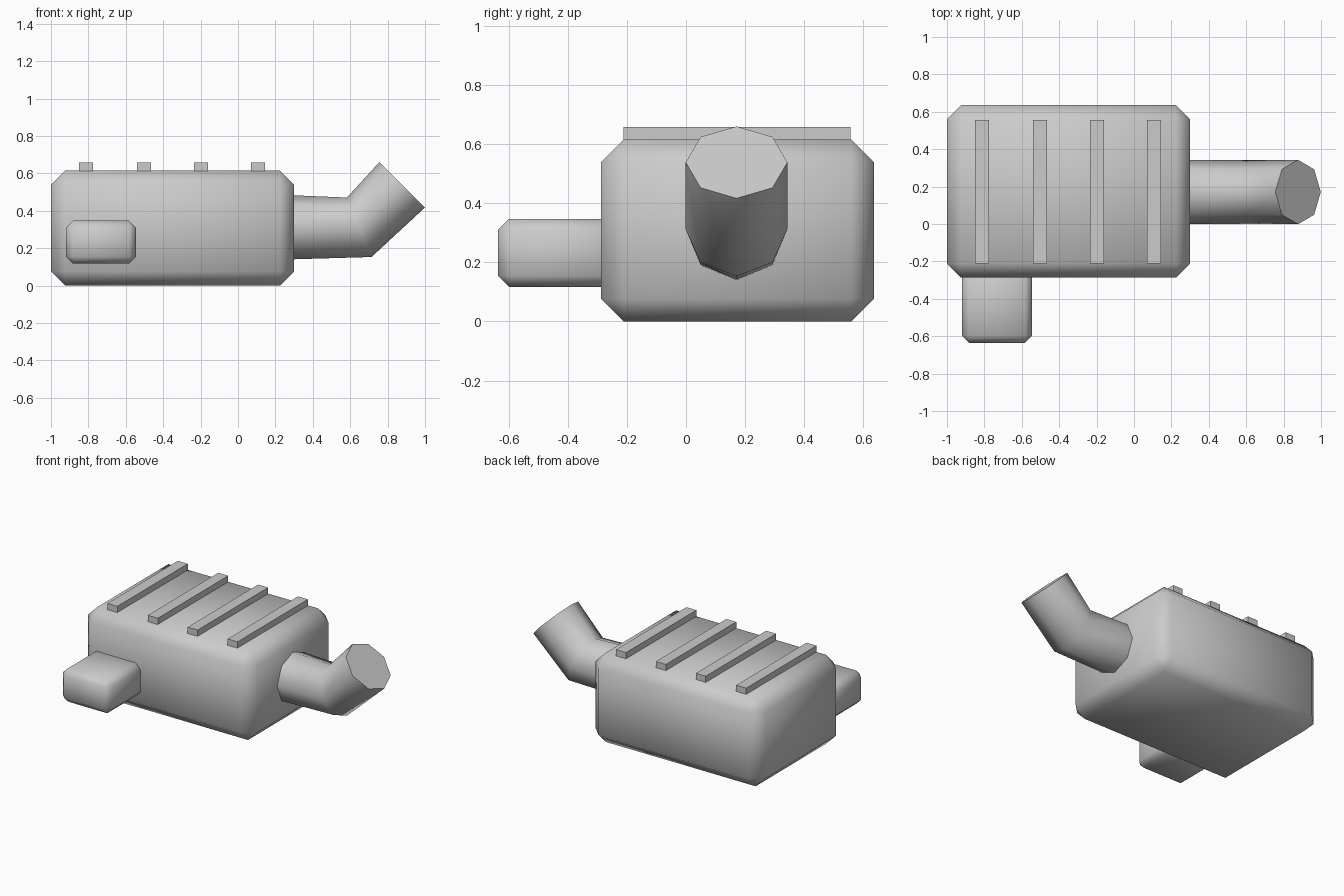
import bpy, bmesh
from math import cos, sin, radians, tau
from mathutils import Vector

cube = bpy.data.objects.get("Cube")
if cube:
    bpy.data.objects.remove(cube, do_unlink=True)

metal = bpy.data.materials.new("light grey metal")
metal.use_nodes = True
colour = (0.6, 0.6, 0.6, 1)
metal.diffuse_color = colour
metal.node_tree.nodes["Principled BSDF"].inputs["Base Color"].default_value = colour


def finish(name, bm):
    bmesh.ops.recalc_face_normals(bm, faces=bm.faces)
    mesh = bpy.data.meshes.new(name)
    bm.to_mesh(mesh)
    bm.free()
    mesh.materials.append(metal)
    obj = bpy.data.objects.new(name, mesh)
    bpy.context.collection.objects.link(obj)
    return obj


def box(name, low, high, chamfer=0):
    """Box between two corners, with optional soft-shaded chamfers."""
    low, high = Vector(low), Vector(high)
    bm = bmesh.new()
    bmesh.ops.create_cube(bm, size=1)
    bmesh.ops.scale(bm, vec=high - low, verts=bm.verts)
    bmesh.ops.translate(bm, vec=(low + high) / 2, verts=bm.verts)
    if chamfer:
        bmesh.ops.bevel(bm, geom=bm.edges[:], offset=chamfer, segments=1,
                        profile=0.5, affect='EDGES')
        for face in bm.faces:
            face.smooth = True
    return finish(name, bm)


def bent_pipe(name, y, radius, stations, sides=8):
    """Capped tube through (x, z, tilt in degrees) ring stations."""
    bm = bmesh.new()
    rings = []
    for x, z, tilt in stations:
        t = radians(tilt)
        ring = []
        for i in range(sides):
            a = tau * i / sides
            up = radius * cos(a)
            ring.append(bm.verts.new((x - up * sin(t), y + radius * sin(a), z + up * cos(t))))
        rings.append(ring)
    for r0, r1 in zip(rings, rings[1:]):
        for i in range(sides):
            j = (i + 1) % sides
            bm.faces.new((r0[i], r0[j], r1[j], r1[i])).smooth = True
    # Flat end caps with crisp rims
    for ring in (rings[0], rings[-1]):
        cap = bm.faces.new(ring)
        for edge in cap.edges:
            edge.smooth = False
    return finish(name, bm)


# Main housing and the small side box
box("housing", (-1, -0.287, 0), (0.3, 0.635, 0.615), 0.076)
box("side_box", (-0.92, -0.635, 0.117), (-0.545, -0.2, 0.347), 0.037)

# Cooling ribs across the top
for n, x in enumerate((-0.812, -0.503, -0.198, 0.107)):
    box(f"top_rib_{n + 1}", (x - 0.038, -0.212, 0.58), (x + 0.038, 0.557, 0.658))

# Exhaust pipe with an upturned end
bent_pipe("exhaust_pipe", 0.171, 0.172,
          [(0.27, 0.312, 0), (0.648, 0.312, 22.5), (0.877, 0.538, 45)])
